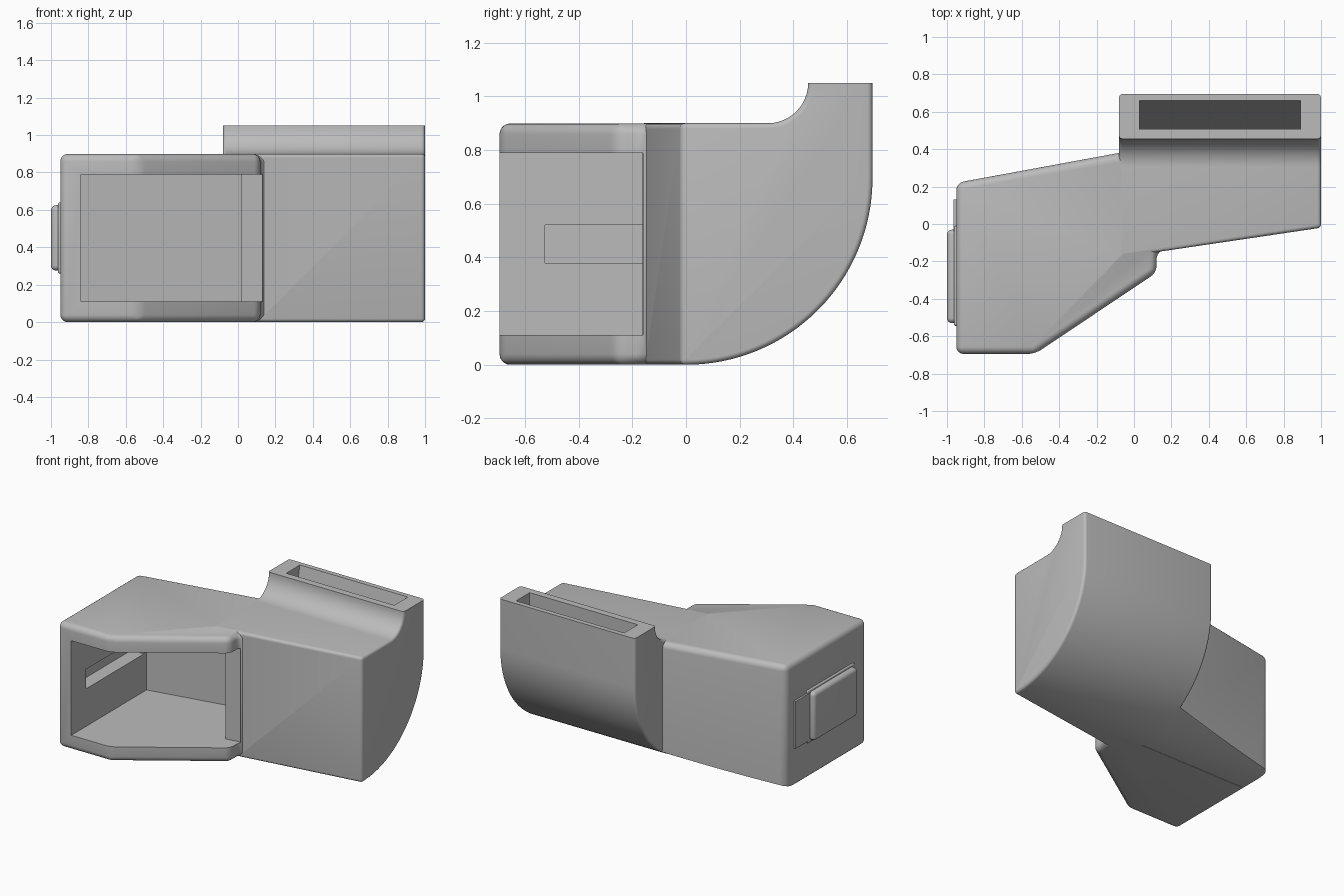
import bpy, bmesh, math
from mathutils import Vector

cube = bpy.data.objects.get("Cube")
if cube:
    bpy.data.objects.remove(cube, do_unlink=True)

grey = bpy.data.materials.new("plain_grey")
grey.use_nodes = True
grey.diffuse_color = (0.5, 0.5, 0.5, 1)
grey.node_tree.nodes["Principled BSDF"].inputs["Base Color"].default_value = (0.5, 0.5, 0.5, 1)


def prism(name, start, end, bevel=0.0, skip=None):
    """Solid between two matching rings of points, optionally with rounded edges."""
    bm = bmesh.new()
    a = [bm.verts.new(p) for p in start]
    b = [bm.verts.new(p) for p in end]
    n = len(a)
    bm.faces.new(a)
    bm.faces.new(b[::-1])
    for i in range(n):
        j = (i + 1) % n
        bm.faces.new((a[j], a[i], b[i], b[j]))
    bmesh.ops.recalc_face_normals(bm, faces=bm.faces)
    if bevel:
        sharp = [e for e in bm.edges if e.calc_face_angle(0) > 0.4
                 and not (skip and all(skip(v.co) for v in e.verts))]
        bmesh.ops.bevel(bm, geom=sharp, offset=bevel, segments=5, profile=0.5,
                        affect='EDGES', clamp_overlap=True)
    mesh = bpy.data.meshes.new(name)
    bm.to_mesh(mesh)
    bm.free()
    mesh.materials.append(grey)
    obj = bpy.data.objects.new(name, mesh)
    bpy.context.collection.objects.link(obj)
    return obj


def upright(name, plan, z0, z1, bevel=0.0):
    return prism(name, [(x, y, z0) for x, y in plan], [(x, y, z1) for x, y in plan], bevel)


def box(name, x, y, z, bevel=0.0):
    return upright(name, [(x[0], y[0]), (x[1], y[0]), (x[1], y[1]), (x[0], y[1])], *z, bevel)


def combine(target, other, operation):
    mod = target.modifiers.new(operation, 'BOOLEAN')
    mod.operation = operation
    mod.solver = 'EXACT'
    mod.object = other
    bpy.context.view_layer.objects.active = target
    bpy.ops.object.modifier_apply(modifier=mod.name)
    bpy.data.objects.remove(other, do_unlink=True)


def arc(cy, cz, r, a0, a1, steps):
    angles = [math.radians(a0 + (a1 - a0) * i / steps) for i in range(steps + 1)]
    return [(cy + r * math.cos(t), cz + r * math.sin(t)) for t in angles]


# Curved duct: side profile swept across, with a slanted front
R = 0.695
TOP = 1.05


def duct_ring(x):
    front = -0.02 - (1 - x) * 0.148
    profile = [(front, 0)] + arc(0, R, R, -90, 0, 32) + [(R, TOP)]
    profile += arc(0.305, TOP, 0.15, 0, -90, 12) + [(front, 0.9)]
    return [Vector((x, y, z)) for y, z in profile]


body = prism("adapter_body", duct_ring(-0.08), duct_ring(1), 0.035,
             lambda co: co.z > TOP - 0.001)

# Angled grip housing, trimmed underneath by the sweep of the duct
grip = upright("grip", [(-0.95, -R), (-0.53, -R), (0.12, -0.26), (0.12, -0.15), (0.5, 0),
                        (0.5, 0.2), (0.1, 0.413), (-0.95, 0.22)], 0, 0.899, 0.04)
under = [(-1, -0.1), (0, -0.1)] + arc(0, R + 0.002, R, -90, 0, 32) + [(R, 2), (-1, 2)]
trim = prism("under_trim", [(-2, y, z) for y, z in under], [(2, y, z) for y, z in under])
combine(grip, trim, 'INTERSECT')
combine(body, grip, 'UNION')

# Push button and its plate on the side
combine(body, box("button_base", (-0.962, -0.9), (-0.545, -0.01), (0.26, 0.64), 0.01), 'UNION')
combine(body, box("button_plate", (-0.964, -0.9), (-0.1, 0.13), (0.28, 0.62)), 'UNION')
combine(body, box("button", (-1, -0.9), (-0.53, -0.03), (0.275, 0.625), 0.028), 'UNION')

# Open pocket between the two jaws, and the groove in its side wall
pocket = upright("pocket", [(-0.84, -1), (-0.84, 0.16), (0.015, 0.32), (0.015, -0.163),
                            (0.13, -0.146), (0.13, -1)], 0.11, 0.79)
combine(body, pocket, 'DIFFERENCE')
combine(body, box("groove", (-0.94, -0.8), (-0.525, 0.13), (0.38, 0.52)), 'DIFFERENCE')

# Tapering slot in the mouth of the duct
slot = [(0.505, 1.1), (0.505, 0.32), (0.51, 0.32), (0.66, TOP), (0.66, 1.1)]
combine(body, prism("slot", [(0.03, y, z) for y, z in slot],
                    [(0.89, y, z) for y, z in slot]), 'DIFFERENCE')

bpy.ops.object.select_all(action='DESELECT')
body.select_set(True)
bpy.context.view_layer.objects.active = body
bpy.ops.object.shade_smooth_by_angle(angle=math.radians(30))
